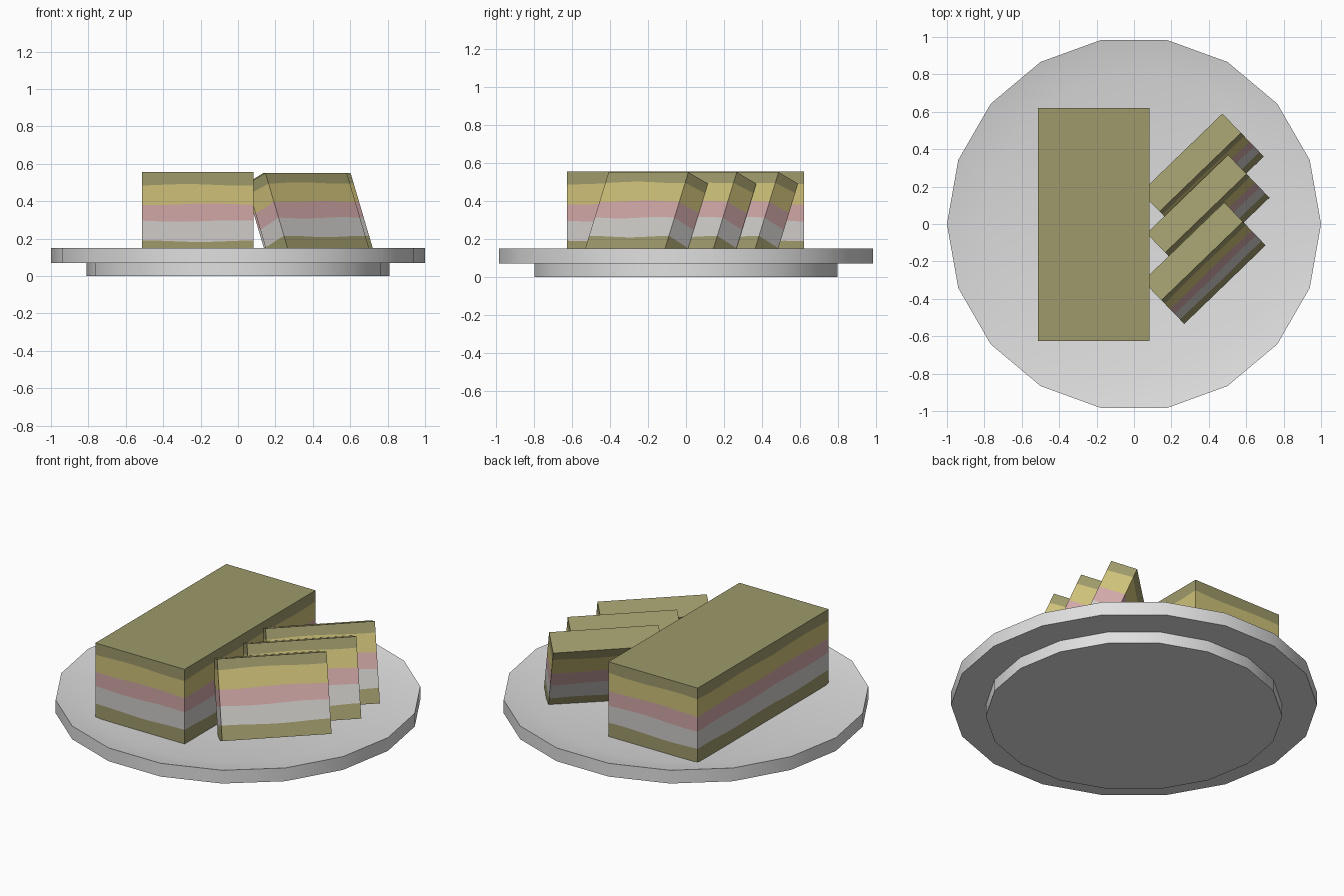
import bpy, bmesh, math
from mathutils import Matrix, Vector

if "Cube" in bpy.data.objects:
    bpy.data.objects.remove(bpy.data.objects["Cube"])


def material(name, rgb):
    m = bpy.data.materials.new(name)
    m.diffuse_color = (*rgb, 1)
    m.use_nodes = True
    m.node_tree.nodes["Principled BSDF"].inputs["Base Color"].default_value = m.diffuse_color
    return m


china = material("plate_white", (0.74, 0.74, 0.74))
olive = material("olive_icing", (0.34, 0.32, 0.145))
yellow = material("yellow_sponge", (0.62, 0.53, 0.19))
pink = material("pink_sponge", (0.64, 0.39, 0.39))
cream = material("pale_cream", (0.62, 0.60, 0.58))


def finish(name, bm, mats):
    bmesh.ops.recalc_face_normals(bm, faces=bm.faces)
    mesh = bpy.data.meshes.new(name)
    bm.to_mesh(mesh)
    bm.free()
    for m in mats:
        mesh.materials.append(m)
    ob = bpy.data.objects.new(name, mesh)
    bpy.context.collection.objects.link(ob)
    return ob


def plate(profile, centre_z, sides=18):
    # lathe the outline: narrow foot, wide rim, shallow dished top
    bm = bmesh.new()
    rings = [[bm.verts.new((r * math.cos(2 * math.pi * i / sides),
                            r * math.sin(2 * math.pi * i / sides), z))
              for i in range(sides)] for r, z in profile]
    for a, b in zip(rings, rings[1:]):
        for i in range(sides):
            j = (i + 1) % sides
            bm.faces.new((a[i], a[j], b[j], b[i]))
    bm.faces.new(rings[0])
    centre = bm.verts.new((0, 0, centre_z))
    top = rings[-1]
    for i in range(sides):
        bm.faces.new((top[i], top[(i + 1) % sides], centre))
    ob = finish("plate", bm, [china])
    bpy.context.view_layer.objects.active = ob
    ob.select_set(True)
    bpy.ops.object.shade_smooth_by_angle(angle=math.radians(30))
    ob.select_set(False)
    return ob


def layered_cake(name, size, levels, matrix, n=12):
    # box with gently wavy layers, one colour per layer
    L, W, H = size
    corners = [(0, 0), (L, 0), (L, W), (0, W)]
    outline = []
    for k in range(4):
        a, b = Vector(corners[k]), Vector(corners[(k + 1) % 4])
        outline += [a.lerp(b, i / n) for i in range(n)]
    bm = bmesh.new()
    rings = []
    for k, level in enumerate(levels):
        wave = 0.004 if 0 < k < len(levels) - 1 else 0
        rings.append([bm.verts.new(matrix @ Vector(
            (p.x, p.y, level * H + wave * math.sin(11 * (p.x + p.y) + 1.3 * k))))
            for p in outline])
    for k, (a, b) in enumerate(zip(rings, rings[1:])):
        for i in range(len(a)):
            j = (i + 1) % len(a)
            bm.faces.new((a[i], a[j], b[j], b[i])).material_index = k
    bm.faces.new(rings[0]).material_index = 0
    bm.faces.new(rings[-1]).material_index = len(rings) - 2
    return finish(name, bm, [olive, cream, pink, yellow, olive])


plate([(0.81, 0), (0.81, 0.07), (1, 0.07), (1, 0.15), (0.8, 0.106)], 0.097)

# uncut cake block
layered_cake("cake_block", (0.595, 1.247, 0.45), [0, 0.18, 0.42, 0.62, 0.85, 1],
             Matrix.Translation((-0.513, -0.626, 0.105)))

# three leaning slices, placed by their bottom right front corner
for i, (x, y) in enumerate([(0.704, -0.114), (0.724, 0.141), (0.694, 0.361)]):
    m = (Matrix.Translation((x, y, 0.137))
         @ Matrix.Rotation(math.radians(44), 4, 'Z')
         @ Matrix.Rotation(math.radians(-23), 4, 'X')
         @ Matrix.Translation((-0.605, 0, 0)))
    layered_cake(f"cake_slice_{i + 1}", (0.605, 0.155, 0.45),
                 [0, 0.18, 0.42, 0.63, 0.87, 1], m)
